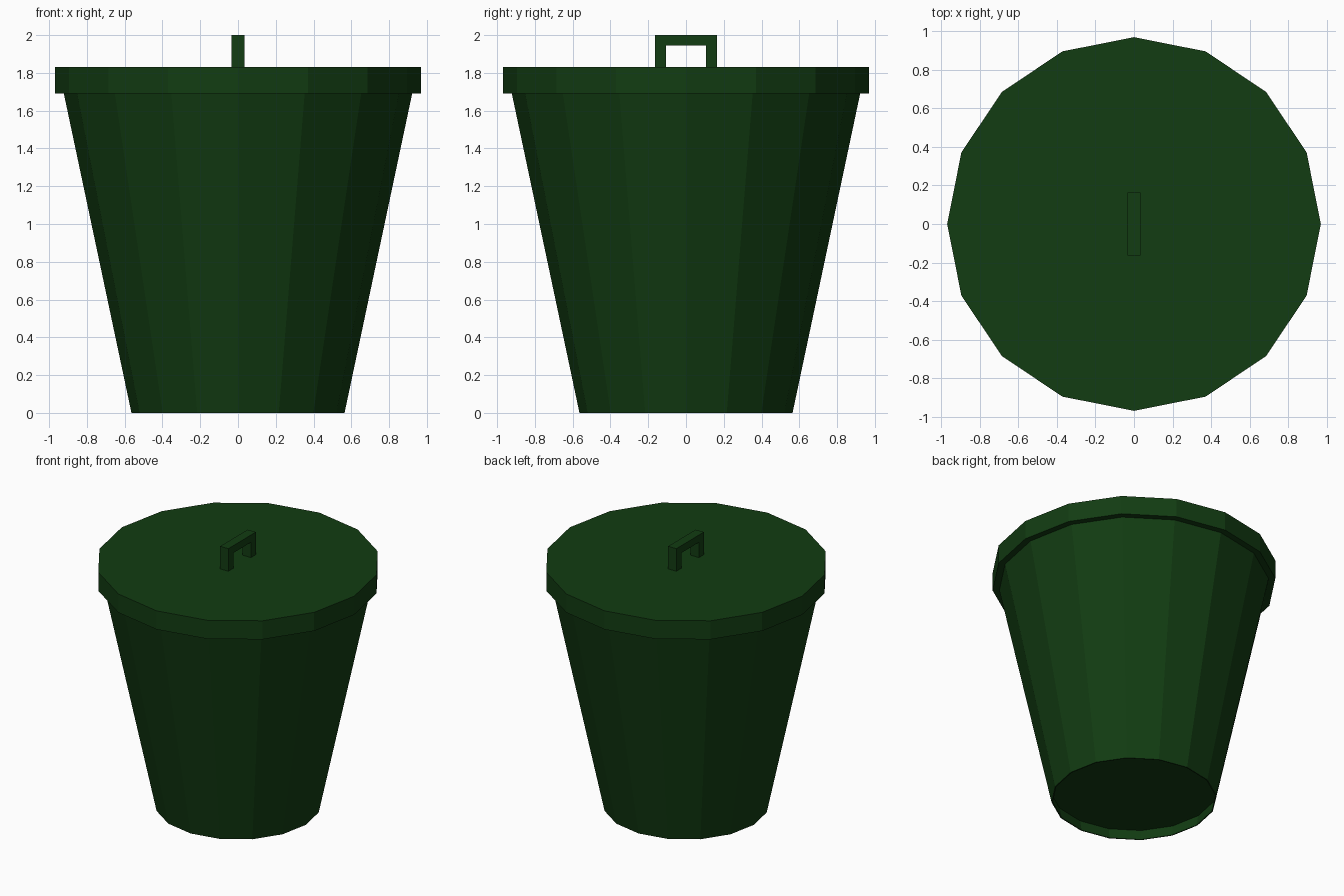
import bpy, bmesh
from math import cos, sin, tau

if "Cube" in bpy.data.objects:
    bpy.data.objects.remove(bpy.data.objects["Cube"])

SIDES = 16

green = bpy.data.materials.new("dark_green")
green.diffuse_color = (0.006, 0.045, 0.006, 1)
green.use_nodes = True
green.node_tree.nodes["Principled BSDF"].inputs["Base Color"].default_value = green.diffuse_color


def add_object(name, bm):
    bmesh.ops.recalc_face_normals(bm, faces=bm.faces)
    mesh = bpy.data.meshes.new(name)
    bm.to_mesh(mesh)
    bm.free()
    mesh.materials.append(green)
    obj = bpy.data.objects.new(name, mesh)
    bpy.context.collection.objects.link(obj)
    return obj


def lathe(name, profile):
    """Faceted solid of revolution from (radius, z) rings, capped at both ends."""
    bm = bmesh.new()
    rings = [[bm.verts.new((r * cos(tau * i / SIDES), r * sin(tau * i / SIDES), z))
              for i in range(SIDES)] for r, z in profile]
    for low, high in zip(rings, rings[1:]):
        for i in range(SIDES):
            j = (i + 1) % SIDES
            bm.faces.new((low[i], low[j], high[j], high[i]))
    bm.faces.new(rings[0])
    bm.faces.new(rings[-1])
    return add_object(name, bm)


# Tapered bin with a recessed floor
lathe("bin_body", [(0.572, 0.08), (0.556, 0), (0.564, 0), (0.922, 1.69)])

# Flat overhanging lid
lathe("lid", [(0.968, 1.69), (0.968, 1.83)])

# Square arch handle: outline in the YZ plane, extruded along X
outline = [(-0.164, 1.83), (-0.105, 1.83), (-0.105, 1.945), (0.105, 1.945),
           (0.105, 1.83), (0.164, 1.83), (0.164, 2.0), (-0.164, 2.0)]
bm = bmesh.new()
face = bm.faces.new([bm.verts.new((-0.034, y, z)) for y, z in outline])
extruded = bmesh.ops.extrude_face_region(bm, geom=[face], use_keep_orig=True)
bmesh.ops.translate(bm, vec=(0.068, 0, 0),
                    verts=[v for v in extruded["geom"] if isinstance(v, bmesh.types.BMVert)])
add_object("lid_handle", bm)
